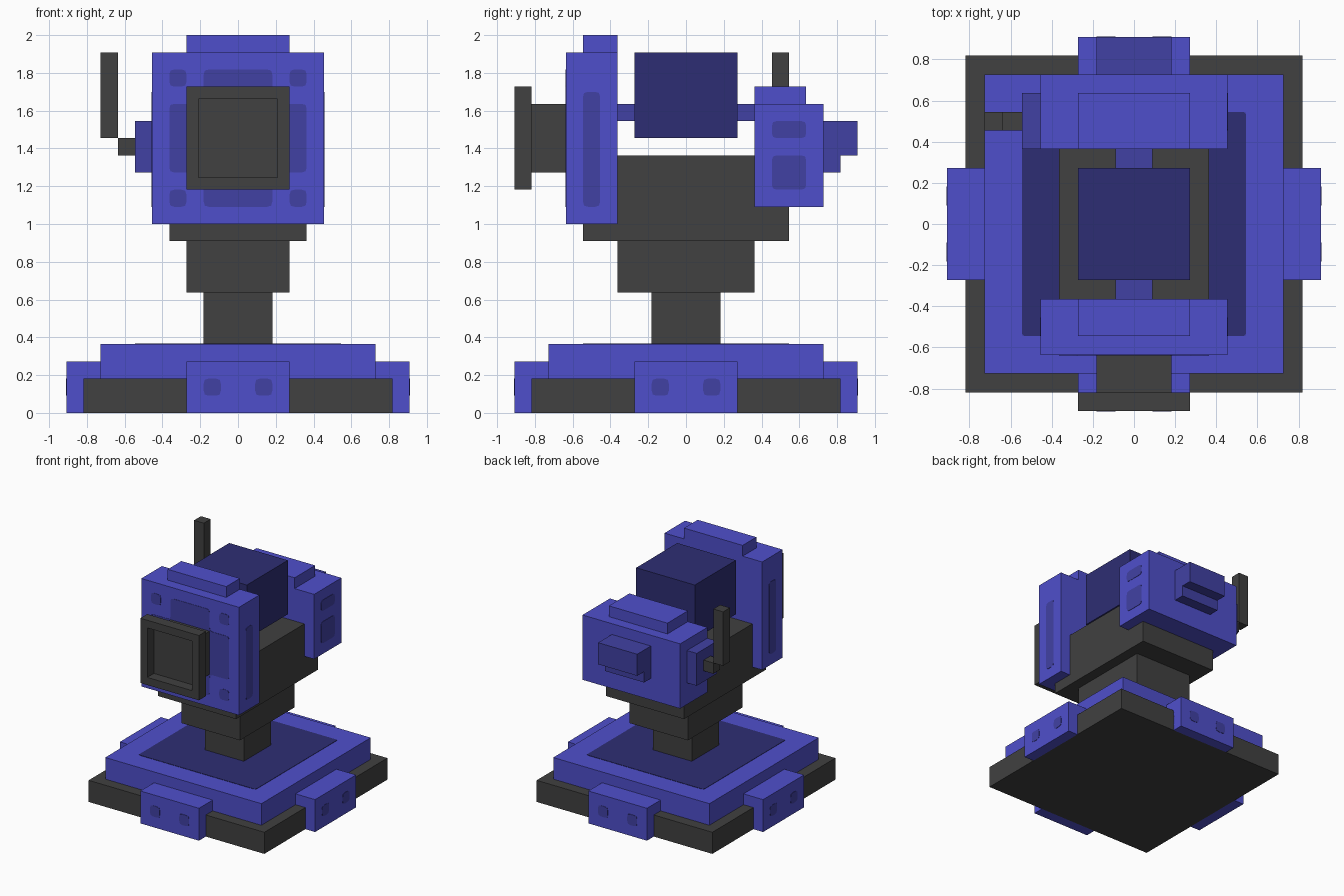
import bpy, bmesh, math
from mathutils import Vector, Matrix

if "Cube" in bpy.data.objects:
    bpy.data.objects.remove(bpy.data.objects["Cube"])

U = 1 / 11  # everything sits on a grid of 11 cells per unit


def material(name, rgb):
    m = bpy.data.materials.new(name)
    m.diffuse_color = (*rgb, 1)
    m.use_nodes = True
    m.node_tree.nodes["Principled BSDF"].inputs["Base Color"].default_value = m.diffuse_color
    return m


BLUE = material("bright_blue", (0.078, 0.078, 0.60))
MID = material("mid_blue", (0.053, 0.053, 0.37))
NAVY = material("navy", (0.027, 0.027, 0.172))
DARK = material("charcoal", (0.052, 0.052, 0.052))


def finish(name, bm, mat):
    bmesh.ops.recalc_face_normals(bm, faces=bm.faces)
    me = bpy.data.meshes.new(name)
    bm.to_mesh(me)
    bm.free()
    me.materials.append(mat)
    ob = bpy.data.objects.new(name, me)
    bpy.context.collection.objects.link(ob)
    return ob


def box_mesh(x, y, z):
    bm = bmesh.new()
    bmesh.ops.create_cube(bm, size=1)
    for v in bm.verts:
        v.co = [U * (r[0] if c < 0 else r[1]) for c, r in zip(v.co, (x, y, z))]
    return bm


def box(name, mat, x, y, z):
    return finish(name, box_mesh(x, y, z), mat)


def prism(name, mat, pts, d0, d1, place):
    """Extrude a flat outline from d0 to d1; place maps (a, b, d) to a position."""
    bm = bmesh.new()
    lo, hi = ([bm.verts.new(Vector(place(a, b, d)) * U) for a, b in pts] for d in (d0, d1))
    bm.faces.new(lo)
    bm.faces.new(hi)
    n = len(pts)
    for i in range(n):
        j = (i + 1) % n
        bm.faces.new((lo[i], lo[j], hi[j], hi[i]))
    return finish(name, bm, mat)


def rounded(pts, r=0.3):
    out = []
    for i, p in enumerate(pts):
        p = Vector(p)
        a = p + (Vector(pts[i - 1]) - p).normalized() * r
        b = p + (Vector(pts[(i + 1) % len(pts)]) - p).normalized() * r
        out += [a, p * 0.55 + (a + b) * 0.225, b]
    return out


def rect(a0, a1, b0, b1):
    return [(a0, b0), (a1, b0), (a1, b1), (a0, b1)]


def on_side(quarter):
    """Placement for a wall facing front (0), right (1), back (2) or left (3)."""
    m = Matrix.Rotation(quarter * math.pi / 2, 3, 'Z')
    return lambda a, b, d: m @ Vector((a, -d, b))


def decal(name, pts, dist, quarter, r=0.3):
    prism(name, MID, rounded(pts, r), dist - 0.04, dist + 0.03, on_side(quarter))


# Base
box("base_slab", DARK, (-9, 9), (-9, 9), (0, 2))
box("base_plate", BLUE, (-8, 8), (-8, 8), (2, 4))
prism("base_top_panel", NAVY, rounded(rect(-6, 6, -6, 6), 0.2), 3.96, 4.03,
      lambda a, b, d: (a, b, d))

# Four clamps hooked over the slab edge, each with two spots
hook = [(8, 2), (9, 2), (9, 0), (10, 0), (10, 3), (8, 3)]
for q in range(4):
    side = on_side(q)
    prism(f"clamp_{q}", BLUE, hook, -3, 3, lambda a, b, d: side(d, b, a))
    for s in (-1.5, 1.5):
        decal(f"clamp_{q}_spot", rect(s - .5, s + .5, 1, 2), 10, q)

# Post and body
box("post", DARK, (-2, 2), (-2, 2), (4, 7))
box("collar", DARK, (-3, 3), (-4, 4), (7, 10))
box("body", DARK, (-4, 4), (-6, 6), (10, 15))
box("axle", MID, (-1, 1), (-4, 4), (17, 18))
box("core_cube", NAVY, (-3, 3), (-3, 3), (16, 21))

# Front head
box("front_head", BLUE, (-5, 5), (-7, -4), (11, 21))
box("front_head_cap", BLUE, (-3, 3), (-6, -4), (21, 22))
cross = [(-2, 12), (2, 12), (2, 14), (4, 14), (4, 18), (2, 18),
         (2, 20), (-2, 20), (-2, 18), (-4, 18), (-4, 14), (-2, 14)]
decal("front_head_cross", cross, 7, 0)
for x in (-3.5, 3.5):
    for z in (12.5, 19.5):
        decal("front_head_spot", rect(x - .5, x + .5, z - .5, z + .5), 7, 0)
decal("front_head_right_slot", rect(-6, -5, 12, 18.7), 5, 1)
decal("front_head_left_slot", rect(5, 6, 12, 18.7), 5, 3)

# Barrel with recessed muzzle plate
box("barrel", DARK, (-2, 2), (-9, -7), (14, 18))
bm = box_mesh((-3, 3), (-10, -9), (13, 19))
mouth = [min(bm.faces, key=lambda f: f.calc_center_median().y)]
bmesh.ops.inset_region(bm, faces=mouth, thickness=U)
floor = bmesh.ops.extrude_discrete_faces(bm, faces=mouth)["faces"]
bmesh.ops.translate(bm, verts=floor[0].verts, vec=(0, 0.97 * U, 0))
finish("muzzle", bm, DARK)

# Back head
box("back_head", BLUE, (-5, 5), (4, 8), (12, 18))
box("back_head_cap", BLUE, (-3, 3), (4, 7), (18, 19))
decal("back_head_upper_spot", rect(5, 7, 16, 17), 5, 1)
decal("back_head_lower_spot", rect(5, 7, 13, 15), 5, 1)
box("back_knob", MID, (-2, 2), (8, 10), (15, 17))
box("back_knob_step", MID, (-2, 2), (8, 9), (14, 15))

# Antenna on the left of the back head
box("antenna_mount", MID, (-6, -5), (4, 7), (14, 17))
box("antenna_arm", DARK, (-7, -6), (5, 6), (15, 16))
box("antenna", DARK, (-8, -7), (5, 6), (16, 21))
